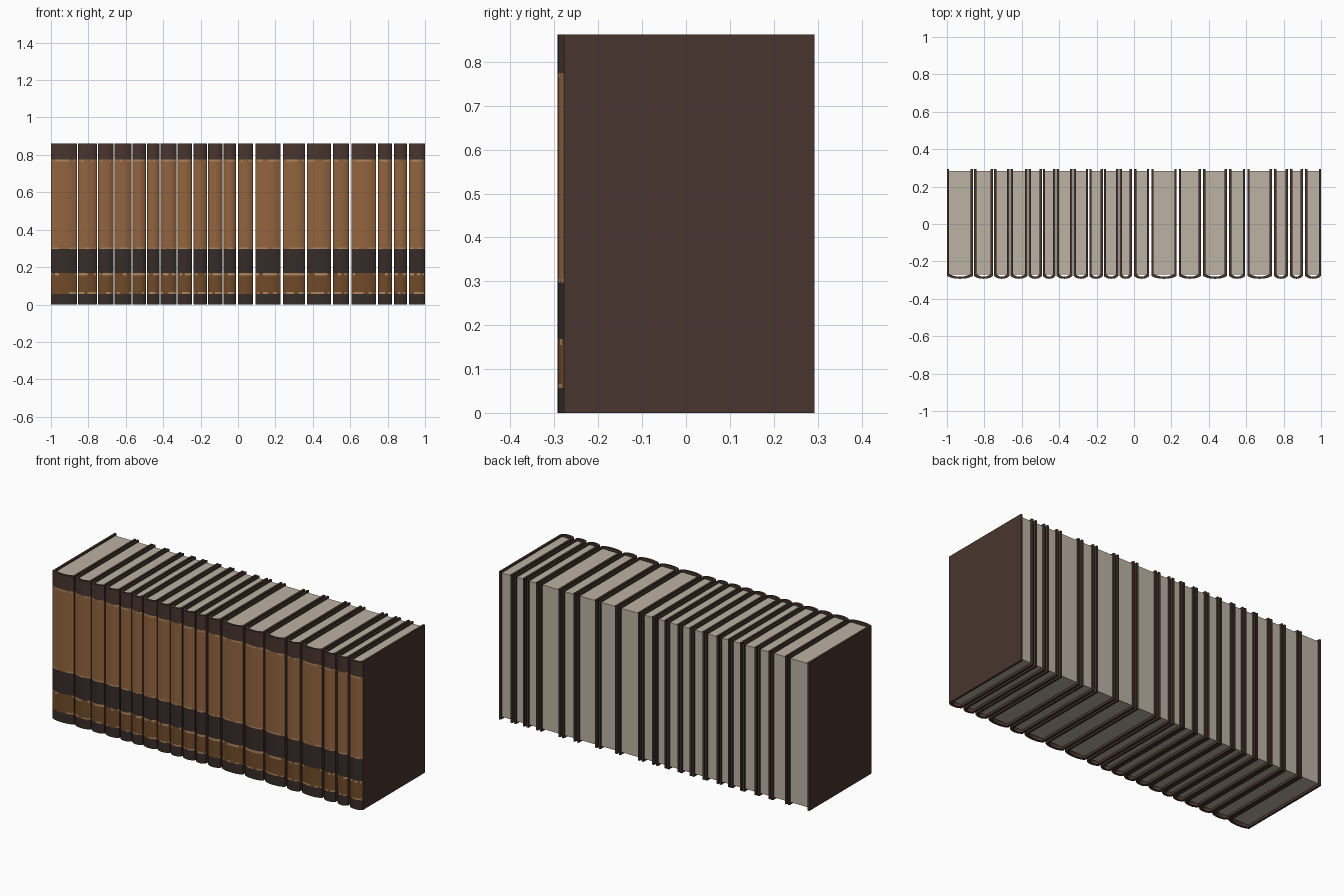
import bpy, bmesh, random, math

if "Cube" in bpy.data.objects:
    bpy.data.objects.remove(bpy.data.objects["Cube"])
random.seed(4)

# Colours
def mat(name, r, g, b):
    m = bpy.data.materials.new(name)
    lin = [((c / 255 + 0.055) / 1.055) ** 2.4 for c in (r, g, b)]
    m.diffuse_color = (*lin, 1)
    m.use_nodes = True
    m.node_tree.nodes["Principled BSDF"].inputs["Base Color"].default_value = m.diffuse_color
    return m

leather = mat("dark brown leather", 72, 53, 46)
tan = mat("tan leather", 146, 100, 62)
umber = mat("deep brown band", 54, 44, 41)
ochre = mat("ochre brown band", 112, 74, 40)
gilt = mat("pale gilt line", 172, 134, 94)
paper = mat("aged paper", 188, 178, 163)
MATS = [leather, tan, umber, ochre, gilt]

# Edges between neighbouring books along x
EDGES = [-1.0, -.858, -.751, -.663, -.567, -.490, -.417, -.326, -.242, -.164, -.080,
         -.005, .087, .234, .364, .503, .600, .743, .829, .909, 1.0]
HEIGHT, BACK, JOINT, BULGE, T = 0.862, 0.293, -0.278, 0.015, 0.012
# Spine bands: (top of band, material index)
BANDS = [(.057, 2), (.066, 4), (.155, 3), (.168, 4), (.297, 2), (.306, 4),
         (.764, 1), (.775, 4), (HEIGHT, 0)]
# What shows where a gilt line is worn away
WORN = {.066: 3, .168: 3, .306: 1, .775: 1}
STEPS = [-1, -.88, -.7, -.4, 0, .4, .7, .88, 1]


def link(bm, name, mats):
    bmesh.ops.recalc_face_normals(bm, faces=bm.faces)
    me = bpy.data.meshes.new(name)
    bm.to_mesh(me)
    bm.free()
    for m in mats:
        me.materials.append(m)
    ob = bpy.data.objects.new(name, me)
    bpy.context.collection.objects.link(ob)
    return ob


def profile(x0, x1, y_joint):
    """U-shaped line: left board, bowed spine, right board."""
    c, h = (x0 + x1) / 2, (x1 - x0) / 2
    arc = [(c + h * u, y_joint - BULGE * (1 - abs(u) ** 2.5)) for u in STEPS]
    return [(x0, BACK)] + arc + [(x1, BACK)]


def cover(i, x0, x1):
    bm = bmesh.new()
    outer, inner = profile(x0, x1, JOINT), profile(x0 + T, x1 - T, JOINT + T)
    levels = [0] + [b[0] for b in BANDS]
    O = [[bm.verts.new((x, y, z)) for x, y in outer] for z in levels]
    I = [[bm.verts.new((x, y, z)) for x, y in inner] for z in levels]
    n, top = len(outer), len(levels) - 1
    for k in range(top):
        z, band = BANDS[k]
        for j in range(n - 1):
            f = bm.faces.new((O[k][j], O[k][j + 1], O[k + 1][j + 1], O[k + 1][j]))
            if 0 < j < n - 2:
                worn = band == 4 and random.random() < 0.4
                f.material_index = WORN[z] if worn else band
            bm.faces.new((I[k][j], I[k + 1][j], I[k + 1][j + 1], I[k][j + 1]))
        for j in (0, n - 1):
            bm.faces.new((O[k][j], O[k + 1][j], I[k + 1][j], I[k][j]))
    for k in (0, top):
        for j in range(n - 1):
            bm.faces.new((O[k][j], O[k][j + 1], I[k][j + 1], I[k][j]))
    return link(bm, f"book_cover_{i:02d}", MATS)


def pages(i, x0, x1):
    bm = bmesh.new()
    bmesh.ops.create_cube(bm, size=1)
    ya, yb, za, zb = JOINT + T - .004, BACK - .009, .014, HEIGHT - .01
    for v in bm.verts:
        v.co = ((x0 + x1) / 2 + v.co.x * (x1 - x0 - 2 * T + .001),
                (ya + yb) / 2 + v.co.y * (yb - ya),
                (za + zb) / 2 + v.co.z * (zb - za))
    return link(bm, f"book_pages_{i:02d}", [paper])


# Row of books, with slightly wider gaps to the right
covers = []
for i in range(len(EDGES) - 1):
    gl = 0 if i == 0 else (.003 if i < 11 else .006)
    gr = 0 if i == len(EDGES) - 2 else (.003 if i < 10 else .006)
    x0, x1 = EDGES[i] + gl, EDGES[i + 1] - gr
    covers.append(cover(i + 1, x0, x1))
    pages(i + 1, x0, x1)

# Smooth bowed spines, sharp board edges
for ob in covers:
    ob.select_set(True)
bpy.context.view_layer.objects.active = covers[0]
bpy.ops.object.shade_smooth_by_angle(angle=math.radians(30))
